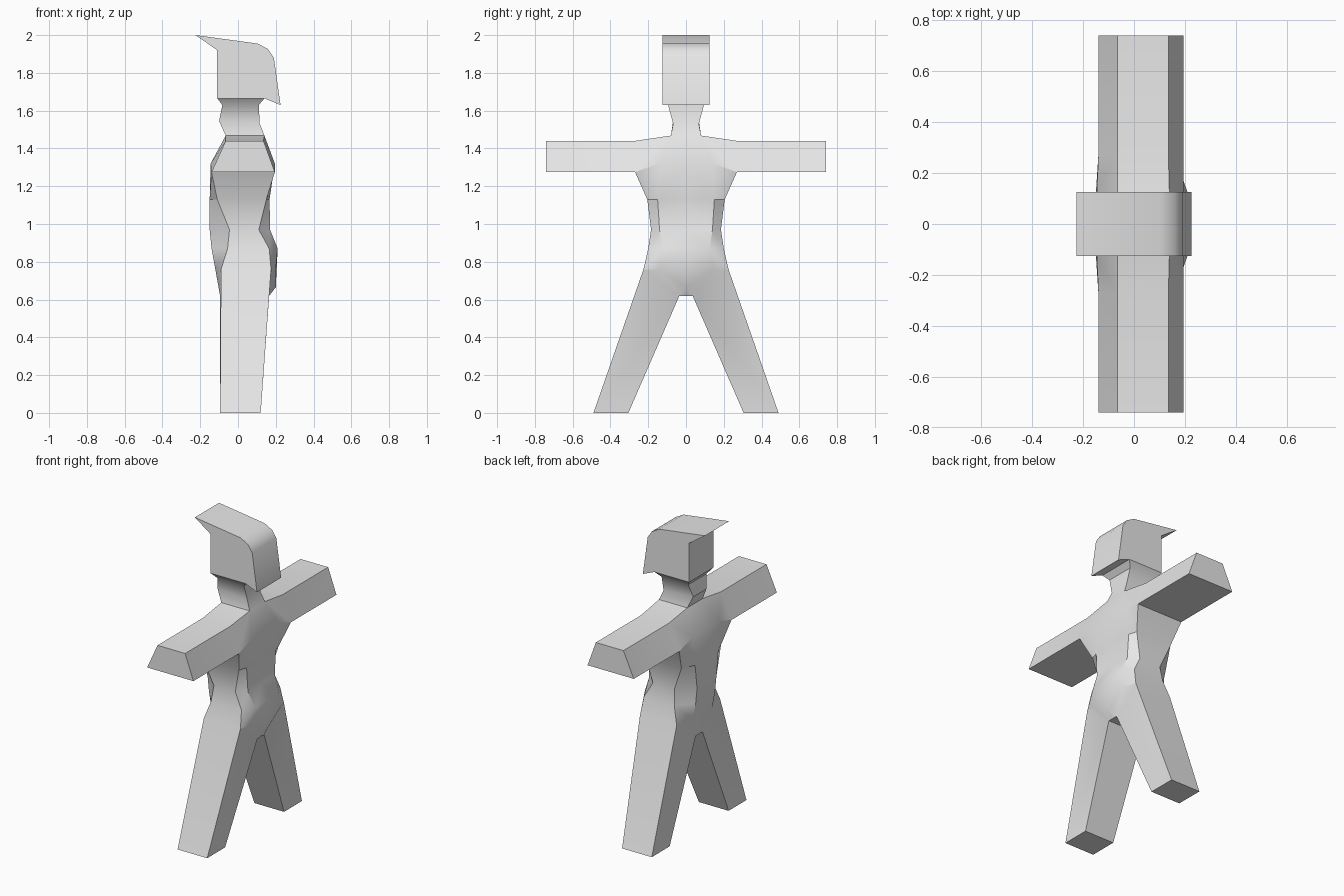
import bpy, bmesh, math

default_cube = bpy.data.objects.get("Cube")
if default_cube:
    bpy.data.objects.remove(default_cube, do_unlink=True)

grey = bpy.data.materials.new("plain_grey")
grey.use_nodes = True
grey.diffuse_color = (0.8, 0.8, 0.8, 1)
grey.node_tree.nodes["Principled BSDF"].inputs["Base Color"].default_value = (0.8, 0.8, 0.8, 1)


def finish(bm, name, angle):
    """Mirror the +y half, then turn it into a shaded object."""
    geometry = bm.verts[:] + bm.edges[:] + bm.faces[:]
    bmesh.ops.mirror(bm, geom=geometry, axis='Y', merge_dist=0.0005)
    bmesh.ops.recalc_face_normals(bm, faces=bm.faces[:])
    mesh = bpy.data.meshes.new(name)
    bm.to_mesh(mesh)
    bm.free()
    mesh.materials.append(grey)
    obj = bpy.data.objects.new(name, mesh)
    bpy.context.collection.objects.link(obj)
    bpy.ops.object.select_all(action='DESELECT')
    obj.select_set(True)
    bpy.context.view_layer.objects.active = obj
    bpy.ops.object.shade_smooth_by_angle(angle=math.radians(angle))
    return obj


def bridge(bm, first, second, closed=False, skip=()):
    """Join two equal loops with faces, dropping collapsed corners."""
    count = len(first)
    for i in range(count if closed else count - 1):
        j = (i + 1) % count
        corners = list(dict.fromkeys([first[i], first[j], second[j], second[i]]))
        if i not in skip and len(corners) > 2:
            bm.faces.new(corners)


body = bmesh.new()


def points(*coords):
    return [body.verts.new(co) for co in coords]


def torso_ring(z, side_y, side_front, side_back, front, back, mid_z=None):
    """Half ring: front centre, front, two side corners, back, back centre."""
    mid_z = mid_z or z
    return points((front[0], 0, mid_z), (*front, mid_z),
                  (side_front, side_y, z), (side_back, side_y, z),
                  (*back, mid_z), (back[0], 0, mid_z))


# Torso from shoulders to hips
shoulder = points((0.14, 0, 1.468), (0.14, 0.08, 1.468), (0.135, 0.27, 1.44),
                  (-0.065, 0.27, 1.44), (-0.065, 0.08, 1.468), (-0.065, 0, 1.468))
chest = torso_ring(1.275, 0.27, 0.195, -0.14, (0.195, 0.14), (-0.145, 0.14), mid_z=1.32)
ribs = torso_ring(1.13, 0.205, 0.15, -0.11, (0.167, 0.15), (-0.15, 0.12))
waist = torso_ring(0.97, 0.185, 0.11, -0.045, (0.17, 0.14), (-0.15, 0.1))
belly = torso_ring(0.87, 0.2, 0.165, -0.055, (0.21, 0.125), (-0.14, 0.1))
hips = torso_ring(0.76, 0.225, 0.175, -0.09, (0.2, 0.145), (-0.12, 0.1))
hips[0].co.z = 0.665
bridge(body, shoulder, chest, skip=(2,))
for upper, lower in zip((chest, ribs, waist, belly), (ribs, waist, belly, hips)):
    bridge(body, upper, lower)

# Crotch, sharing the outer hip corners
front_mid, front_in, back_in, back_mid = points(
    (0.165, 0, 0.62), (0.165, 0.035, 0.62), (-0.095, 0.035, 0.62), (-0.095, 0, 0.62))
crotch = [front_mid, front_in, hips[2], hips[3], back_in, back_mid]
bridge(body, hips, crotch)
body.faces.new([front_mid, front_in, back_in, back_mid])

# Leg
foot = points(*[(x, y, 0) for x, y in
                ((0.12, 0.305), (0.12, 0.49), (-0.095, 0.49), (-0.095, 0.305))])
bridge(body, crotch[1:5], foot, closed=True)
body.faces.new(foot)

# Arm
arm_root = [chest[2], chest[3], shoulder[3], shoulder[2]]
arm_tip = points(*[(v.co.x, 0.74, v.co.z) for v in arm_root])
bridge(body, arm_root, arm_tip, closed=True)
body.faces.new(arm_tip)

# Shoulder top and neck, flaring out to the underside of the head
body.faces.new(shoulder[1:5])


def neck_ring(y, front, back):
    return points((front[0], 0, front[1]), (front[0], y, front[1]),
                  (back[0], y, back[1]), (back[0], 0, back[1]))


previous = [shoulder[i] for i in (0, 1, 4, 5)]
for ring in (neck_ring(0.068, (0.115, 1.53), (-0.1, 1.545)),
             neck_ring(0.095, (0.11, 1.63), (-0.083, 1.63)),
             neck_ring(0.125, (0.14, 1.665), (-0.11, 1.665))):
    bridge(body, previous, ring)
    previous = ring
finish(body, "body", 30)

# Head: side profile with a pointed crest and a pointed lower lip
head = bmesh.new()
profile = ((-0.225, 2.0), (0.105, 1.955), (0.16, 1.925), (0.19, 1.88),
           (0.225, 1.63), (0.14, 1.665), (-0.11, 1.665), (-0.11, 1.92))
middle = [head.verts.new((x, 0, z)) for x, z in profile]
side = [head.verts.new((x, 0.125, z)) for x, z in profile]
bridge(head, middle, side, closed=True)
head.faces.new(side)
finish(head, "head", 30)
